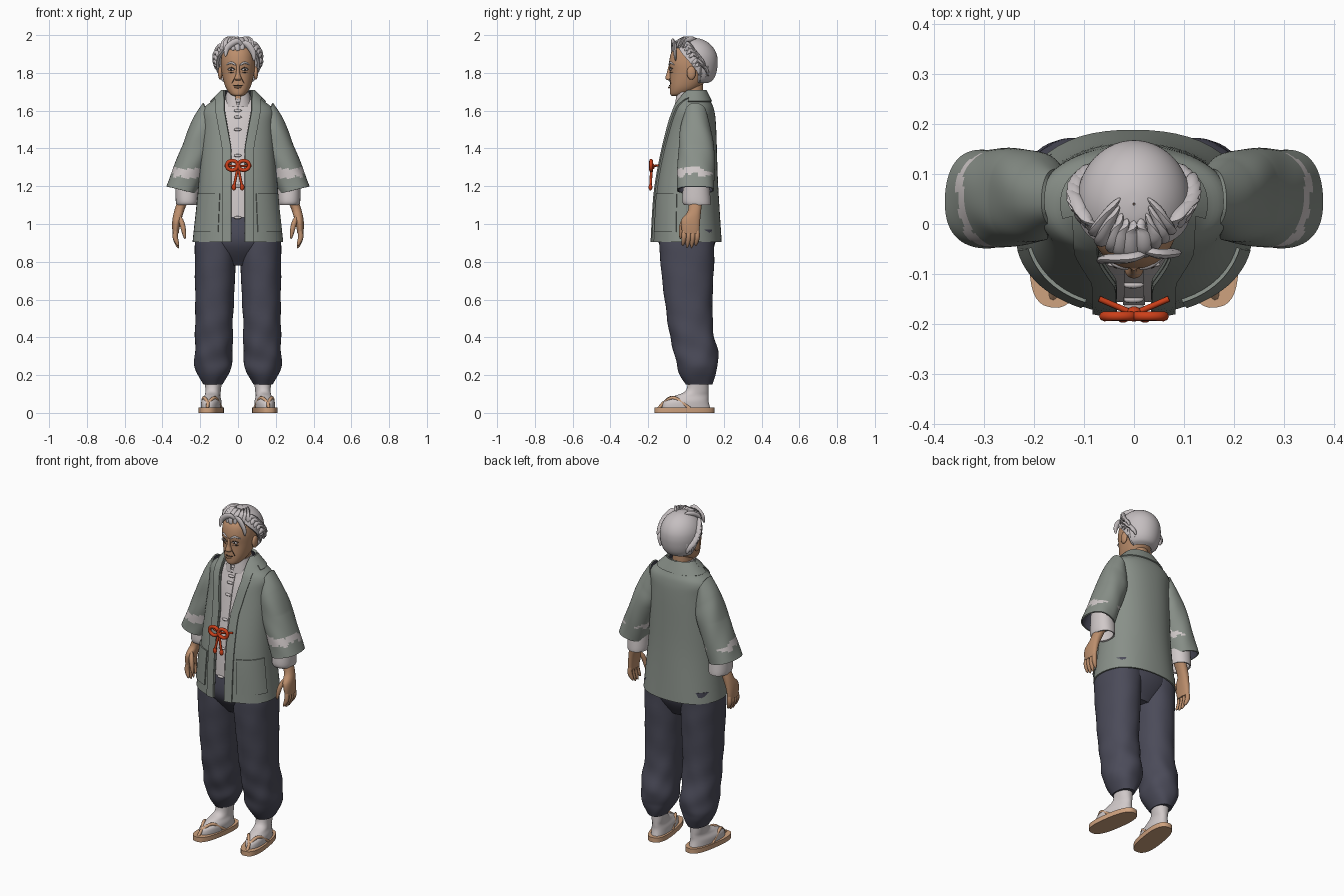
import bpy, bmesh, math, random
from math import sin, cos, pi, tau, radians, asin, copysign
from mathutils import Vector, Matrix

if "Cube" in bpy.data.objects:
    bpy.data.objects.remove(bpy.data.objects["Cube"])
random.seed(4)


def material(name, *rgb):
    mat = bpy.data.materials.new(name)
    mat.use_nodes = True
    mat.diffuse_color = (*rgb, 1)
    mat.node_tree.nodes["Principled BSDF"].inputs["Base Color"].default_value = (*rgb, 1)
    return mat


JACKET = material("grey green cloth", .25, .28, .25)
NAVY = material("dark indigo cloth", .07, .07, .1)
WHITE = material("off white cloth", .63, .58, .58)
HAIR = material("silver hair", .56, .52, .53)
SKIN = material("tan skin", .5, .27, .15)
STRAW = material("straw sandal", .62, .36, .21)
RED = material("red cord", .6, .05, .01)
DARK = material("dark brown line", .06, .04, .03)


def dense(rows, sub):
    """Smooth curve through rows of numbers."""
    out = []
    last = len(rows) - 1
    for i in range(last):
        before, start, end, after = (Vector(rows[max(0, min(last, i + k))]) for k in (-1, 0, 1, 2))
        leave, arrive = (end - before) / 2, (after - start) / 2
        for j in range(sub):
            u = j / sub
            ease = u * u * (3 - 2 * u)
            out.append(start.lerp(end, ease) + leave * u * (1 - u) ** 2 - arrive * u * u * (1 - u))
    return out + [Vector(rows[-1])]


def finish(name, bm, mats, mirror=False, solid=0):
    bmesh.ops.remove_doubles(bm, verts=bm.verts, dist=.0002)
    if not solid:
        bmesh.ops.recalc_face_normals(bm, faces=bm.faces)
    mesh = bpy.data.meshes.new(name)
    bm.to_mesh(mesh)
    bm.free()
    part = bpy.data.objects.new(name, mesh)
    bpy.context.collection.objects.link(part)
    for mat in mats:
        mesh.materials.append(mat)
    if solid:
        shell = part.modifiers.new("thickness", 'SOLIDIFY')
        shell.thickness, shell.offset = solid, -1
        shell.material_offset = int(len(mats) > 1)
    if mirror:
        part.modifiers.new("mirror", 'MIRROR').use_mirror_merge = False
    # Bake the modifiers so that rims can be marked sharp
    depsgraph = bpy.context.evaluated_depsgraph_get()
    part.data = bpy.data.meshes.new_from_object(part.evaluated_get(depsgraph))
    part.modifiers.clear()
    part.data.shade_smooth()
    part.data.set_sharp_from_angle(angle=radians(50))


def loft(name, rows, mats, power=2.2, seg=40, sub=6, span=None, off=0, solid=0,
         mirror=False, paint=None, fold=None, at=None, turn=0):
    """Skin over rings (z, half width, front y, back y); at(z) gives centre x and tilt."""
    bm = bmesh.new()
    rings = []
    for z, width, front, back in dense(rows, sub):
        start, stop = span(z, width) if span else (0, tau)
        centre, tilt = at(z) if at else (0, 0)
        middle, depth = (front + back) / 2, (back - front) / 2
        ring = []
        for i in range(seg + 1):
            t = start + (stop - start) * i / seg
            bulge = fold(t, z) if fold else 1
            s, c = (bulge * copysign(abs(v) ** (2 / power), v) for v in (sin(t), cos(t)))
            ring.append(bm.verts.new((centre + s * (width + off), middle - c * (depth + off), z + s * tilt)))
        rings.append(ring)
    for lower, upper in zip(rings, rings[1:]):
        for i in range(seg):
            face = bm.faces.new((lower[i], lower[i + 1], upper[i + 1], upper[i]))
            if paint:
                face.material_index = paint(face.calc_center_median())
    if not solid:
        bm.faces.new(rings[0][::-1])
        bm.faces.new(rings[-1])
    if turn:
        bmesh.ops.rotate(bm, verts=bm.verts, cent=HEEL, matrix=Matrix.Rotation(turn, 3, 'Z'))
    finish(name, bm, mats, mirror, solid)


def tubes(name, paths, mat, radius, mirror=False, flat=1, taper=False, seg=8):
    """Round cords through points, or spindles when tapered."""
    bm = bmesh.new()
    for path in paths:
        points = dense(path, 6)
        last = len(points) - 1
        rings = []
        for i, point in enumerate(points):
            along = (points[min(i + 1, last)] - points[max(i - 1, 0)]).normalized()
            side = along.cross((0, 1, .15)).normalized()
            other = along.cross(side) * flat
            size = radius * (max(.01, sin(pi * (.1 + .9 * i / last))) ** .6 if taper else 1)
            rings.append([bm.verts.new(point + size * (side * cos(tau * k / seg) + other * sin(tau * k / seg)))
                          for k in range(seg)])
        for lower, upper in zip(rings, rings[1:]):
            for k in range(seg):
                bm.faces.new((lower[k], lower[k - 1], upper[k - 1], upper[k]))
        bm.faces.new(rings[0])
        bm.faces.new(rings[-1][::-1])
    finish(name, bm, [mat], mirror)


def blob(name, place, size, mat, mirror=False):
    bm = bmesh.new()
    bmesh.ops.create_uvsphere(bm, u_segments=16, v_segments=10, radius=1,
                              matrix=Matrix.Translation(place) @ Matrix.Diagonal((*size, 1)))
    finish(name, bm, [mat], mirror)


# Jacket: open-fronted coat, the gap widening towards the neck
coat = [(.905, .24, -.18, .19), (1.2, .21, -.16, .17), (1.5, .19, -.1, .16),
        (1.6, .19, -.07, .15), (1.65, .14, -.05, .13), (1.71, .08, -.01, .1)]
fine_coat = dense(coat, 8)


def edge(z, width, extra=0):
    gap = .035 + .035 * max(0, min(1, (z - 1.4) * 5))
    return asin(min(1, (gap + extra) / width) ** 1.1)


def coat_fold(t, z):
    return 1 + .012 * sin(5 * t + 9 * z) * max(0, 1.4 - z)


def lapel_span(z, width):
    return edge(z, width), edge(z, width, .045)


loft("jacket_body", coat, [JACKET, NAVY], seg=56, solid=.008, fold=coat_fold,
     span=lambda z, width: (edge(z, width), tau - edge(z, width)))
loft("jacket_lapel", coat, [JACKET], seg=8, span=lapel_span, off=.009, solid=.014, mirror=True)
loft("jacket_neck_band", fine_coat[-9:], [JACKET], sub=1, off=.008, solid=.014,
     span=lambda z, width: (1.3, tau - 1.3))
loft("jacket_pocket", [row for row in fine_coat if .93 < row[0] < 1.18], [JACKET], seg=12,
     off=.007, solid=.012, mirror=True, fold=coat_fold, span=lambda z, width: (.42, 1.3))


# Sleeves: leaning rings with a ragged pale band near the hem
def sleeve_line(z):
    return .3 - .37 * (z - 1.18), .02 + .3 * max(0, z - 1.4)


def sleeve_band(p):
    wave = .012 * sin(p.y * 45) + .007 * sin(p.y * 110 + p.x * 60)
    bottom, top = 1.26 + wave, 1.3 + wave / 2 - max(0, p.y - .08) / 2
    return 2 if bottom < p.z < top else 0


loft("jacket_sleeve", [(1.18, .08, -.05, .15), (1.4, .075, -.04, .15), (1.5, .06, -.03, .13), (1.57, .03, -.01, .11)],
     [JACKET, NAVY, WHITE, NAVY], seg=64, sub=24, solid=.008, mirror=True, paint=sleeve_band,
     at=sleeve_line, fold=lambda t, z: 1 + .015 * sin(4 * t + z * 30))
loft("shirt_cuff", [(1.1, .055, -.01, .13), (1.13, .06, -.02, .13), (1.25, .06, -.01, .12)],
     [WHITE], solid=.008, mirror=True, at=lambda z: (.27, 0))

# Shirt with placket, stand collar and knotted buttons
shirt = [row + Vector((0, -.03, .016, -.02)) for row in fine_coat if 1 < row[0] < 1.68]
loft("shirt", shirt, [WHITE], sub=1)
loft("shirt_placket", shirt, [WHITE], seg=6, sub=1, span=lambda z, width: (-.09, .09), off=.005, solid=.008)
loft("shirt_collar", [(1.62, .08, -.06, .11), (1.66, .07, -.055, .1), (1.7, .06, -.05, .09)], [WHITE], solid=.006,
     span=lambda z, width: (3 * (z - 1.61), tau - 3 * (z - 1.61)))
buttons = [(row[2] - .007, row[0]) for row in shirt[::4]]
tubes("shirt_buttons", [[(-.02, y, z), (.02, y, z)] for y, z in buttons], WHITE, .008, taper=True)

# Red bow: a rounded loop and a tasselled tail on each side
KNOT = Vector((0, -.18, 1.305))
loop = [KNOT + Vector((.03 * (1 - cos(a)), -.005, .025 * sin(a) + .005)) for a in (tau * i / 8 for i in range(9))]
tail = [KNOT, KNOT + Vector((.01, -.005, -.05)), KNOT + Vector((.022, -.008, -.11))]
tassel = tail[-1]
tubes("bow_loop", [loop], RED, .01, mirror=True)
tubes("bow_tail", [tail], RED, .007, mirror=True)
tubes("bow_cord", [[KNOT, KNOT + Vector((.07, .03, .005))]], RED, .006, mirror=True)
blob("bow_tassel", tassel, (.012, .01, .018), RED, mirror=True)
blob("bow_knot", KNOT, (.016, .015, .017), RED)


# Trousers gathered above the ankle, with folds strongest near the calf
def leg_fold(t, z):
    low = max(.25, 1 - abs(z - .3) * 2.5)
    return 1 + low * (.03 * sin(2 * t + z * 42) + .02 * sin(5 * t - z * 26))


loft("trouser_leg", [(.15, .05, 0, .14), (.22, .09, -.04, .16), (.3, .1, -.06, .17), (.5, .1, -.1, .14),
                     (.85, .11, -.14, .15), (.97, .11, -.13, .15)],
     [NAVY], seg=48, sub=10, mirror=True, fold=leg_fold, at=lambda z: (.136 - .02 * z, 0))
loft("trouser_hips", [(.78, .1, -.06, .09), (.9, .21, -.145, .155), (1.05, .18, -.135, .14)], [NAVY])

# Feet: socks, soles and straps, toes turned out
TURN = .15
HEEL = Vector((.13, .07, 0))


def foot_line(z):
    return HEEL.x, 0


loft("sock", [(.02, .05, -.13, .13), (.06, .05, -.12, .12), (.09, .04, -.06, .12), (.12, .04, 0, .12), (.2, .05, .01, .12)],
     [WHITE], mirror=True, turn=TURN, at=foot_line)
loft("sandal_sole", [(0, .06, -.17, .15), (.028, .06, -.17, .15)], [STRAW], 2.6, sub=2,
     mirror=True, turn=TURN, at=foot_line)
straps = [[(0, -.19, .05), (side * .03, -.14, .08), (side * .05, -.06, .025)] for side in (-1, 1)]
straps.append([(0, -.22, .02), (0, -.19, .055)])
spin = Matrix.Rotation(TURN, 3, 'Z')
tubes("sandal_straps", [[HEEL + spin @ Vector(p) for p in path] for path in straps], STRAW, .009, mirror=True)

# Hands: a palm running into the wrist, four fingers and a thumb
loft("hand", [(.95, .016, -.02, .07), (1.02, .024, -.025, .075), (1.07, .026, .01, .08), (1.15, .03, .015, .09)],
     [SKIN], mirror=True, at=lambda z: (.33 - 1.3 * (z - .95) ** 2, 0))
fingers = []
for i in range(4):
    y, tip = .023 * i - .01, .87 + .006 * (i - 1.5) ** 2
    fingers.append([(.327, y, .98), (.332, y, .93), (.315, y - .008, tip)])
fingers.append([(.31, 0, 1.04), (.293, -.022, .99), (.28, -.03, .92)])
tubes("fingers", fingers, SKIN, .014, mirror=True, taper=True)

# Head
loft("neck", [(1.58, .055, -.03, .09), (1.76, .05, -.03, .09)], [SKIN])
loft("head", [(1.677, .02, -.075, -.02), (1.69, .043, -.084, .02), (1.73, .068, -.086, .08), (1.8, .086, -.085, .13),
              (1.86, .09, -.089, .14), (1.92, .08, -.07, .13), (1.96, .04, -.01, .08)], [SKIN])
loft("nose", [(1.76, .012, -.094, -.07), (1.77, .019, -.109, -.07), (1.8, .01, -.102, -.07), (1.84, .009, -.092, -.07)],
     [SKIN], seg=20)
blob("ear", (.094, .028, 1.8), (.012, .024, .036), SKIN, mirror=True)


def on_face(x, z):
    return Vector((x, 7 * x * x - .09, z))


EYE = on_face(.036, 1.818)
blob("eye_white", EYE, (.017, .006, .007), WHITE, mirror=True)
blob("iris", EYE - Vector((0, .004, 0)), (.006, .004, .006), DARK, mirror=True)
creases = [[on_face(.016, 1.817), on_face(.034, 1.828), on_face(.056, 1.819)],
           [on_face(.022, 1.803), on_face(.054, 1.803)],
           [on_face(.02, 1.77), on_face(.036, 1.74)],
           [on_face(0, 1.733), on_face(.027, 1.734)]]
tubes("face_creases", creases, DARK, .0025, mirror=True, taper=True)
tubes("eyebrow", [[on_face(.012, 1.842), on_face(.036, 1.854), on_face(.064, 1.842)]], HAIR, .006, mirror=True, taper=True)
tubes("lower_lip", [[on_face(-.02, 1.725), on_face(0, 1.723), on_face(.02, 1.725)]], SKIN, .005, taper=True)

# Hair: a domed cap open over the face, with tapered locks laid on it
CROWN = Vector((0, .04, 1.863))
DOME = Vector((.115, .128, .122))


def scalp(azimuth, height, swell=1):
    a, h = radians(azimuth), radians(height)
    return CROWN + swell * DOME * Vector((sin(a) * cos(h), -cos(a) * cos(h), sin(h)))


def hairline(z, width):
    angle = 2.1 * math.sqrt(max(0, 1.96 - z) / .23)
    return angle, tau - angle


cap = []
for height in range(-75, 91, 15):
    reach = max(.02, cos(radians(height))) ** (.4 if height < 0 else 1)
    cap.append((scalp(0, height).z, reach * DOME.x, CROWN.y - reach * DOME.y, CROWN.y + reach * DOME.y))
loft("hair_cap", cap, [HAIR], 2, span=hairline, solid=.014)

locks = []
for a in range(-56, 57, 14):  # swept back from the forehead
    j = random.uniform(-5, 5)
    locks.append([scalp(a, 32 + j, .96), scalp(a + j, 48 + j, 1.07), scalp(a * 1.3 + j, 64, 1.05), scalp(a * 2, 75)])
for side in (-1, 1):  # swept over the temples, ending in flicks
    for i in range(6):
        a, h = 58 + 7 * i, 34 - 9 * i + random.uniform(-5, 5)
        locks.append([scalp(side * a, h, .95), scalp(side * (a + 14), h + 6, 1.05),
                      scalp(side * (a + 30), h - 8, 1.06), scalp(side * (a + 36), h - 22, 1.18)])
for a in range(110, 251, 20):  # nape
    locks.append([scalp(a, -10, .95), scalp(a, -38), scalp(a + random.uniform(-8, 8), -60, 1.1)])
# Loose forelocks
locks.append([scalp(15, 40), scalp(-5, 45, 1.2), scalp(-30, 30, 1.15), scalp(-32, 10, 1.1)])
locks.append([scalp(10, 45), scalp(28, 40, 1.15), scalp(42, 20, 1.1), scalp(45, 0, 1.05)])
tubes("hair_locks", locks, HAIR, .017, flat=.6, taper=True)
